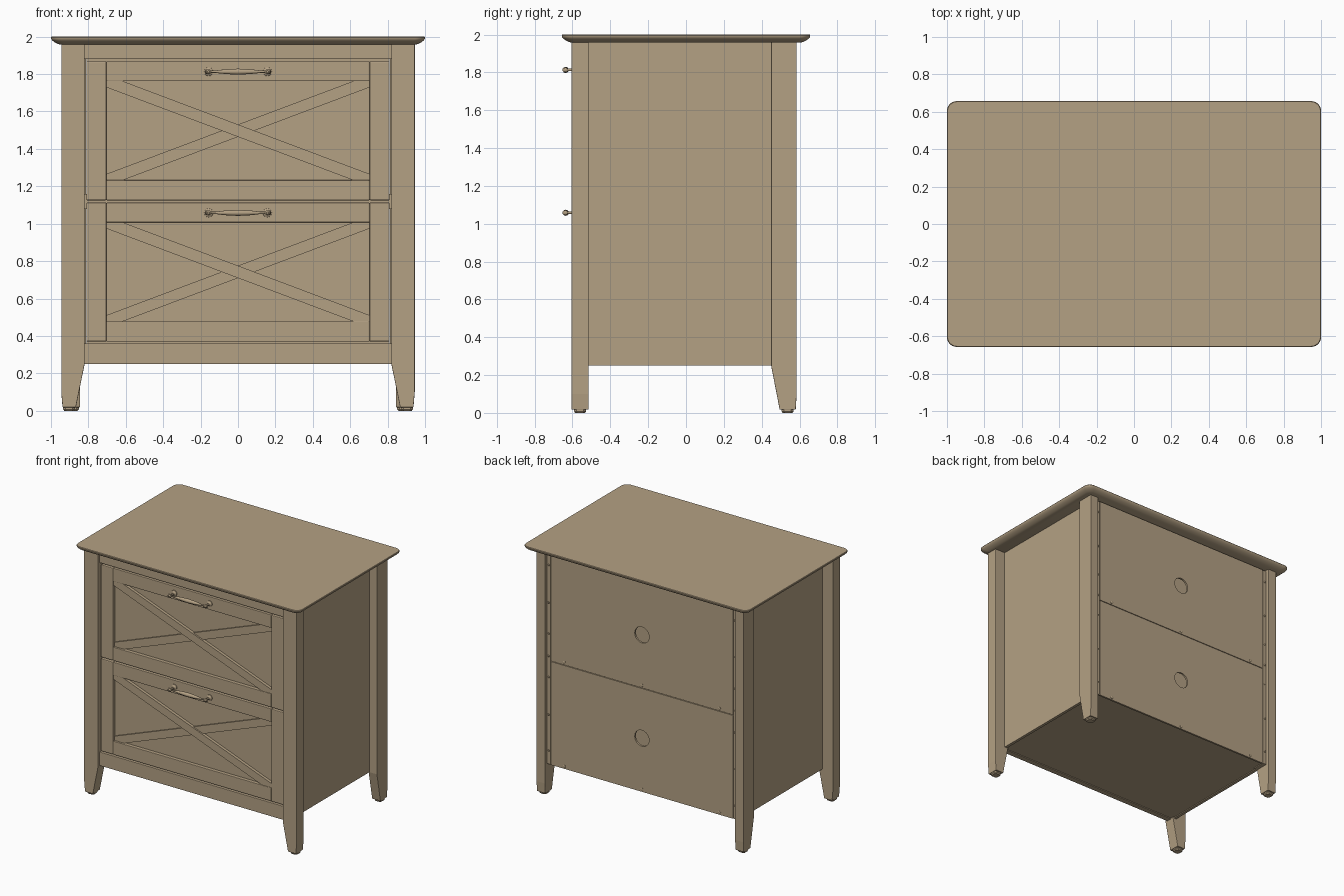
import bpy, bmesh, math

if "Cube" in bpy.data.objects:
    bpy.data.objects.remove(bpy.data.objects["Cube"])

wood = bpy.data.materials.new("washed_brown_wood")
wood.diffuse_color = (0.455, 0.355, 0.23, 1)
wood.use_nodes = True
wood.node_tree.nodes["Principled BSDF"].inputs["Base Color"].default_value = wood.diffuse_color


def finish(name, bm, bevel=0.0, smooth=False):
    bmesh.ops.recalc_face_normals(bm, faces=bm.faces[:])
    me = bpy.data.meshes.new(name)
    bm.to_mesh(me)
    bm.free()
    me.materials.append(wood)
    ob = bpy.data.objects.new(name, me)
    bpy.context.collection.objects.link(ob)
    if bevel:
        m = ob.modifiers.new("bevel", "BEVEL")
        m.width, m.segments, m.limit_method = bevel, 2, "ANGLE"
    if smooth:
        bpy.context.view_layer.objects.active = ob
        ob.select_set(True)
        bpy.ops.object.shade_smooth_by_angle(angle=math.radians(35))
        ob.select_set(False)
    return ob


def loft(name, rings, bevel=0.0, smooth=False):
    """Skin equal-length rings of points and cap both ends."""
    bm = bmesh.new()
    vs = [[bm.verts.new(p) for p in r] for r in rings]
    n = len(vs[0])
    for a, b in zip(vs, vs[1:]):
        for i in range(n):
            bm.faces.new((a[i], a[(i + 1) % n], b[(i + 1) % n], b[i]))
    bm.faces.new(vs[0])
    bm.faces.new(vs[-1][::-1])
    return finish(name, bm, bevel, smooth)


def box(name, x0, x1, y0, y1, z0, z1, bevel=0.0):
    return loft(name, [[(x0, y0, z), (x1, y0, z), (x1, y1, z), (x0, y1, z)]
                       for z in (z0, z1)], bevel)


def prism_y(name, pts, y0, y1, bevel=0.0):
    return loft(name, [[(x, y, z) for x, z in pts] for y in (y0, y1)], bevel)


def lathe(name, origin, axis, profile, n=16):
    """Turned part: profile is (distance along axis, radius)."""
    rings = []
    for d, r in profile:
        ring = []
        for i in range(n):
            a = 2 * math.pi * i / n
            u, v = r * math.cos(a), r * math.sin(a)
            o = (d, u, v) if axis == "x" else (u, d, v)
            ring.append(tuple(p + q for p, q in zip(origin, o)))
        rings.append(ring)
    return loft(name, rings, smooth=True)


def rounded_rect(hx, hy, r, z, k=6):
    pts = []
    for q, (sx, sy) in enumerate(((1, 1), (-1, 1), (-1, -1), (1, -1))):
        for i in range(k + 1):
            a = math.pi / 2 * (q + i / k)
            pts.append((sx * (hx - r) + r * math.cos(a),
                        sy * (hy - r) + r * math.sin(a), z))
    return pts


# Table top with rounded lower edge
edge = [(0.048, 1.958), (0.034, 1.963), (0.018, 1.971), (0.007, 1.98),
        (0.001, 1.988), (0, 1.996), (0.003, 2.0)]
loft("table_top", [rounded_rect(1 - d, 0.657 - d, 0.052 - d * 0.3, z) for d, z in edge], smooth=True)

for s, side in ((-1, "left"), (1, "right")):
    # Front legs taper on the inner side, back legs taper towards the back
    prism_y("front_leg_" + side, [(s * 0.82, 1.96), (s * 0.945, 1.96), (s * 0.945, 0.1),
            (s * 0.938, 0.018), (s * 0.867, 0.018), (s * 0.82, 0.25)], -0.605, -0.515, 0.003)
    prof = [(0.45, 1.96), (0.585, 1.96), (0.585, 0.1), (0.58, 0.018), (0.495, 0.018), (0.45, 0.25)]
    loft("back_leg_" + side, [[(s * x, y, z) for y, z in prof] for x in (0.845, 0.92)], 0.003)
    # Foot pads
    for x, y, end in ((0.903, -0.56, "front"), (0.883, 0.537, "back")):
        loft(f"{end}_foot_pad_{side}", [[(s * x + h * i, y + h * j, z) for i, j in
             ((-1, -0.6), (-0.6, -1), (0.6, -1), (1, -0.6), (1, 0.6), (0.6, 1), (-0.6, 1), (-1, 0.6))]
             for h, z in ((0.032, 0.02), (0.032, 0.008), (0.026, 0.0))])
    # Side panel
    box("side_panel_" + side, *sorted((s * 0.83, s * 0.853)), -0.52, 0.46, 0.25, 1.96)
    # Back cleat with screws
    box("back_cleat_" + side, *sorted((s * 0.812, s * 0.847)), 0.45, 0.56, 0.25, 1.95, 0.004)
    for i, z in enumerate((0.36, 0.65, 0.95, 1.12, 1.3, 1.55, 1.85)):
        lathe(f"cleat_screw_{side}_{i}", (s * 0.829, 0.558, z), "y", [(0, 0.008), (0.005, 0.008), (0.008, 0.004)], 8)

# Front rails and cabinet floor
box("top_rail", -0.825, 0.825, -0.585, -0.54, 1.88, 1.96, 0.003)
box("bottom_rail", -0.825, 0.825, -0.585, -0.54, 0.25, 0.36, 0.003)
box("middle_rail", -0.83, 0.83, -0.543, -0.51, 1.08, 1.16)
box("cabinet_floor", -0.835, 0.835, -0.545, 0.545, 0.257, 0.28)


def holed_panel(name, hx, z0, z1, zc, r, y0, y1):
    """Flat back panel with a round cable hole."""
    angs = [2 * math.pi * i / 32 for i in range(32)]
    angs += [math.atan2(z - zc, x) % (2 * math.pi) for x in (-hx, hx) for z in (z0, z1)]
    outer, inner = [], []
    for a in sorted(angs):
        c, d = math.cos(a), math.sin(a)
        t = min(hx / max(abs(c), 1e-6), ((z1 - zc) if d > 0 else (zc - z0)) / max(abs(d), 1e-6))
        outer.append((c * t, zc + d * t))
        inner.append((c * r, zc + d * r))
    bm = bmesh.new()
    loops = [[bm.verts.new((x, y, z)) for x, z in ring]
             for ring, y in ((outer, y0), (outer, y1), (inner, y1), (inner, y0))]
    n = len(outer)
    for k in range(4):
        a, b = loops[k], loops[(k + 1) % 4]
        for i in range(n):
            bm.faces.new((a[i], a[(i + 1) % n], b[(i + 1) % n], b[i]))
    finish(name, bm)


# Back panels with small screws along their lower edges
for label, z0, z1, zc in (("lower", 0.25, 1.08, 0.68), ("upper", 1.085, 1.95, 1.51)):
    holed_panel(label + "_back_panel", 0.81, z0, z1, zc, 0.064, 0.545, 0.56)
    for i, x in enumerate((-0.69, 0, 0.69)):
        lathe(f"{label}_back_screw_{i}", (x, 0.558, z0 + 0.02), "y", [(0, 0.012), (0.005, 0.012), (0.008, 0.006)], 8)

# Drawers
for label, z0, z1 in (("lower", 0.37, 1.113), ("upper", 1.125, 1.868)):
    a, b = z0 + 0.108, z1 - 0.106
    # Front frame: stiles, rails and recessed panel
    for s, side in ((-1, "left"), (1, "right")):
        box(f"{label}_drawer_stile_{side}", *sorted((s * 0.703, s * 0.811)), -0.585, -0.543, z0, z1, 0.006)
    box(label + "_drawer_bottom_rail", -0.703, 0.703, -0.583, -0.543, z0, a, 0.004)
    box(label + "_drawer_top_rail", -0.703, 0.703, -0.583, -0.543, b, z1, 0.004)
    box(label + "_drawer_panel", -0.71, 0.71, -0.555, -0.54, a - 0.01, b + 0.01)
    # Crossed boards, the falling one in front
    for s, y, board in ((1, -0.579, "falling"), (-1, -0.567, "rising")):
        prism_y(f"{label}_{board}_cross_board", [(s * x, z) for x, z in (
            (-0.703, b), (-0.615, b), (0.703, a + 0.033), (0.703, a), (0.615, a), (-0.703, b - 0.033))],
            y, -0.55)
    # Drawer box behind the front
    box(label + "_drawer_floor", -0.77, 0.77, -0.54, 0.49, z0 + 0.03, z0 + 0.045)
    box(label + "_drawer_back", -0.77, 0.77, 0.49, 0.505, z0 + 0.03, z1 - 0.1)
    for s, side in ((-1, "left"), (1, "right")):
        box(f"{label}_drawer_side_{side}", *sorted((s * 0.77, s * 0.785)), -0.54, 0.505, z0 + 0.03, z1 - 0.1)
    # Pull handle: turned bar, two posts and two round bases
    hz = z1 - 0.055
    lathe(label + "_handle_bar", (0, -0.636, hz), "x", [
        (-0.176, 0.005), (-0.172, 0.012), (-0.164, 0.012), (-0.158, 0.006), (-0.12, 0.006),
        (-0.1, 0.009), (-0.06, 0.013), (0, 0.016), (0.06, 0.013), (0.1, 0.009),
        (0.12, 0.006), (0.158, 0.006), (0.164, 0.012), (0.172, 0.012), (0.176, 0.005)])
    for s, side in ((-1, "left"), (1, "right")):
        lathe(f"{label}_handle_post_{side}", (s * 0.157, -0.58, hz), "y", [
            (0, 0.024), (-0.008, 0.023), (-0.013, 0.012), (-0.02, 0.007),
            (-0.045, 0.007), (-0.055, 0.013), (-0.066, 0.013), (-0.072, 0.006)])
